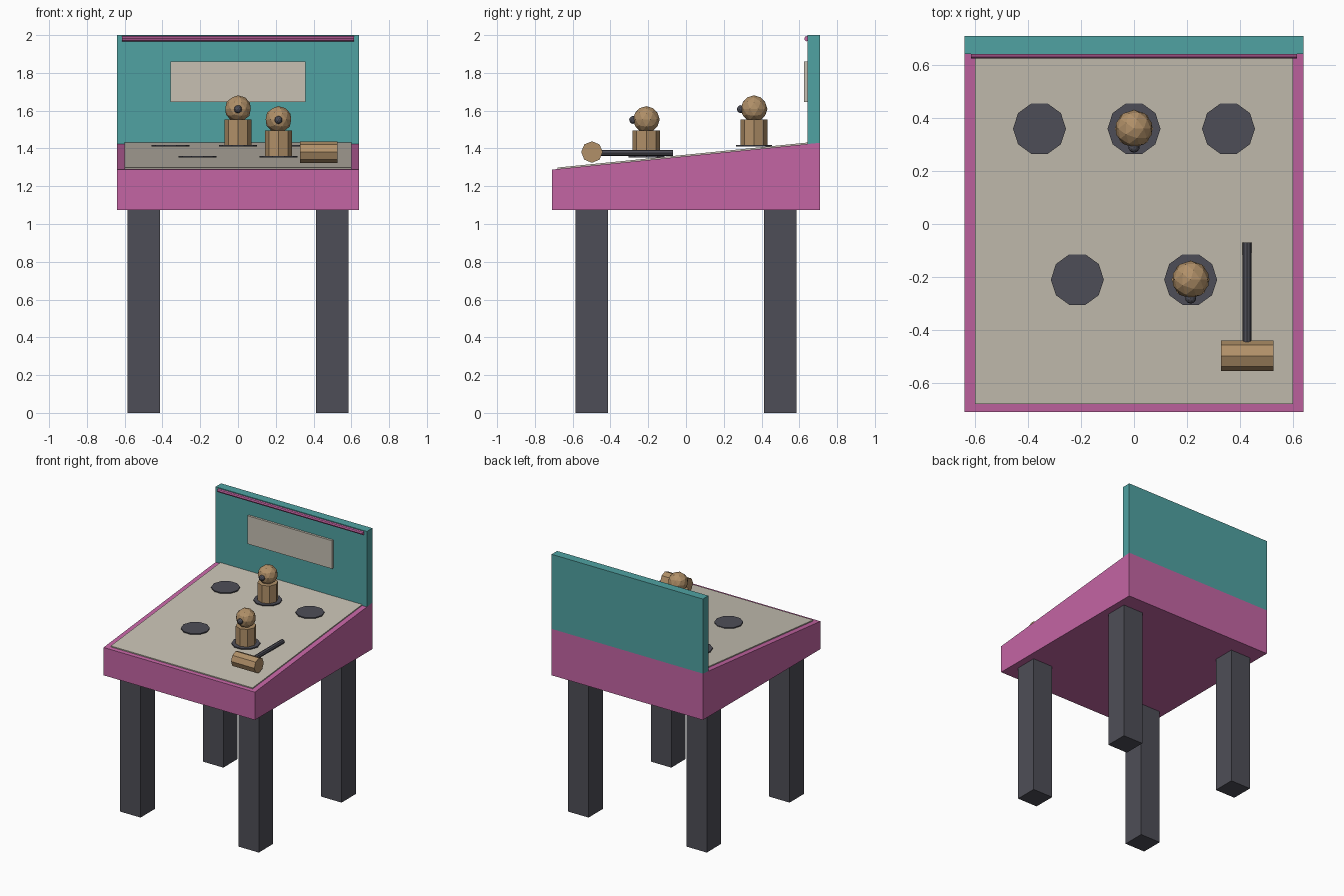
import bpy
import bmesh
from math import radians
from mathutils import Matrix, Vector

cube = bpy.data.objects.get("Cube")
if cube:
    bpy.data.objects.remove(cube, do_unlink=True)


def material(name, rgb):
    m = bpy.data.materials.new(name)
    m.use_nodes = True
    m.diffuse_color = (*rgb, 1)
    m.node_tree.nodes["Principled BSDF"].inputs["Base Color"].default_value = (*rgb, 1)
    return m


PINK = material("pink", (0.55, 0.13, 0.37))
TEAL = material("teal", (0.08, 0.36, 0.36))
CREAM = material("cream", (0.57, 0.53, 0.45))
DARK = material("charcoal", (0.076, 0.076, 0.095))
BROWN = material("tan brown", (0.44, 0.28, 0.14))


def finish(name, bm, mat):
    bmesh.ops.recalc_face_normals(bm, faces=bm.faces)
    mesh = bpy.data.meshes.new(name)
    bm.to_mesh(mesh)
    bm.free()
    mesh.materials.append(mat)
    obj = bpy.data.objects.new(name, mesh)
    bpy.context.collection.objects.link(obj)
    return obj


def box(name, low, high, mat):
    low, high = Vector(low), Vector(high)
    bm = bmesh.new()
    size = Matrix.Diagonal((*(high - low), 1))
    bmesh.ops.create_cube(bm, size=1, matrix=Matrix.Translation((low + high) / 2) @ size)
    return finish(name, bm, mat)


def side_profile(name, points, half_width, mat):
    """Extrude a (y, z) outline across x."""
    bm = bmesh.new()
    face = bm.faces.new([bm.verts.new((-half_width, y, z)) for y, z in points])
    new = bmesh.ops.extrude_face_region(bm, geom=[face])["geom"]
    bmesh.ops.translate(bm, vec=(2 * half_width, 0, 0),
                        verts=[v for v in new if isinstance(v, bmesh.types.BMVert)])
    return finish(name, bm, mat)


def cylinder(name, center, radius, length, sides, mat, axis="Z"):
    turn = {"X": Matrix.Rotation(radians(90), 4, "Y"),
            "Y": Matrix.Rotation(radians(90), 4, "X"),
            "Z": Matrix()}[axis]
    # First corner lies on the local x axis
    bm = bmesh.new()
    bmesh.ops.create_cone(bm, cap_ends=True, segments=sides, radius1=radius, radius2=radius,
                          depth=length, matrix=Matrix.Translation(center) @ turn)
    if sides == 10:
        # Put a corner on the x axis so the disc's front and back edges are flat
        first = max(bm.verts, key=lambda v: v.co.x)
        if abs(first.co.y - center[1]) > radius * 0.1:
            bmesh.ops.rotate(bm, verts=bm.verts, cent=center,
                             matrix=Matrix.Rotation(radians(180 / sides), 3, "Z"))
    return finish(name, bm, mat)


def ball(name, center, radius, detail, mat):
    bm = bmesh.new()
    bmesh.ops.create_icosphere(bm, subdivisions=detail, radius=radius,
                               matrix=Matrix.Translation(center))
    return finish(name, bm, mat)


HALF_X, HALF_Y = 0.64, 0.71
BASE, FRONT_TOP, BACK_TOP = 1.075, 1.288, 1.43


def slope(y):
    return FRONT_TOP + (BACK_TOP - FRONT_TOP) * (y + HALF_Y) / (2 * HALF_Y)


# Four square legs
for side, sx in (("right", -1), ("left", 1)):
    for end, sy in (("front", -1), ("back", 1)):
        x, y, h = sx * 0.5, sy * 0.5, 0.086
        box(f"{end}_{side}_leg", (x - h, y - h, 0), (x + h, y + h, BASE), DARK)

# Sloping cabinet and its play surface
side_profile("cabinet", [(-HALF_Y, BASE), (HALF_Y, BASE),
                         (HALF_Y, BACK_TOP), (-HALF_Y, FRONT_TOP)], HALF_X, PINK)
f, b = -0.68, 0.643
side_profile("play_surface", [(f, slope(f) - 0.002), (b, slope(b) - 0.002),
                              (b, slope(b) + 0.008), (f, slope(f) + 0.008)], 0.6, CREAM)

# Backboard with display panel and top rail
side_profile("backboard", [(0.643, slope(0.643)), (HALF_Y, BACK_TOP),
                           (HALF_Y, 2), (0.643, 2)], HALF_X, TEAL)
box("display_panel", (-0.358, 0.626, 1.645), (0.358, 0.645, 1.86), CREAM)
cylinder("top_rail", (0, 0.64, 1.981), 0.014, 1.23, 8, PINK, "X")

# Hole discs, some with a figure popping up
holes = [(-0.357, 0.36, False), (0, 0.36, True), (0.357, 0.36, False),
         (-0.214, -0.21, False), (0.214, -0.21, True)]
for i, (x, y, occupied) in enumerate(holes, 1):
    z = slope(y) + 0.019
    cylinder(f"hole_{i}", (x, y, z), 0.1, 0.008, 10, DARK)
    if occupied:
        cylinder(f"figure_body_{i}", (x, y, z + 0.067), 0.072, 0.143, 8, BROWN)
        ball(f"figure_head_{i}", (x, y, z + 0.196), 0.071, 2, BROWN)
        ball(f"figure_nose_{i}", (x, y - 0.07, z + 0.194), 0.021, 2, DARK)

# Mallet lying on the surface
cylinder("mallet_head", (0.428, -0.498, 1.381), 0.057, 0.197, 8, BROWN, "X")
cylinder("mallet_handle", (0.427, -0.27, 1.376), 0.017, 0.4, 8, DARK, "Y")
